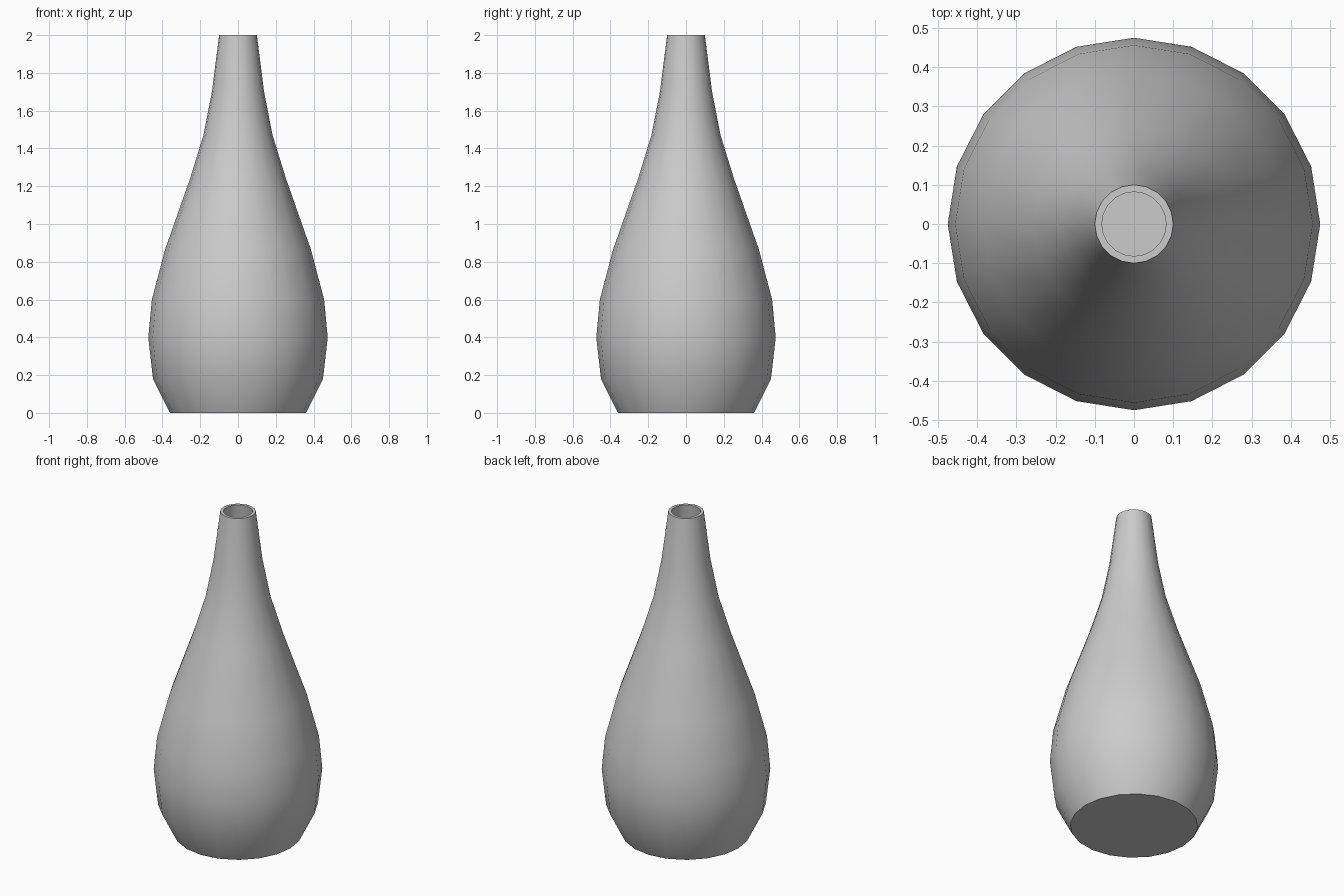
import bpy, bmesh, math

if "Cube" in bpy.data.objects:
    bpy.data.objects.remove(bpy.data.objects["Cube"])

SIDES = 20
WALL = 0.018

# outer silhouette from foot to lip: (radius, height)
profile = [(0.36, 0.0), (0.45, 0.18), (0.475, 0.40), (0.456, 0.60), (0.386, 0.865),
           (0.254, 1.24), (0.183, 1.47), (0.138, 1.70), (0.10, 2.0)]

# inner wall from lip down to the hollow's floor
inner = [(r - WALL, z) for r, z in reversed(profile)]
inner[-1] = (profile[0][0] - WALL + 0.01, WALL)


def lathe(name, points):
    """Revolve a profile around z and cap both open ends."""
    bm = bmesh.new()
    rings = []
    for r, z in points:
        rings.append([bm.verts.new((r * math.cos(2 * math.pi * i / SIDES),
                                    r * math.sin(2 * math.pi * i / SIDES), z))
                      for i in range(SIDES)])
    for a, b in zip(rings, rings[1:]):
        for i in range(SIDES):
            j = (i + 1) % SIDES
            bm.faces.new((a[i], a[j], b[j], b[i]))
    bm.faces.new(rings[0][::-1])
    bm.faces.new(rings[-1])
    bmesh.ops.recalc_face_normals(bm, faces=bm.faces)
    mesh = bpy.data.meshes.new(name)
    bm.to_mesh(mesh)
    bm.free()
    obj = bpy.data.objects.new(name, mesh)
    bpy.context.collection.objects.link(obj)
    return obj


# hollow vase: foot, outer wall, flat lip, inner wall, floor
vase = lathe("vase", profile + inner)
bpy.context.view_layer.objects.active = vase
vase.select_set(True)
bpy.ops.object.shade_smooth_by_angle(angle=math.radians(35))
